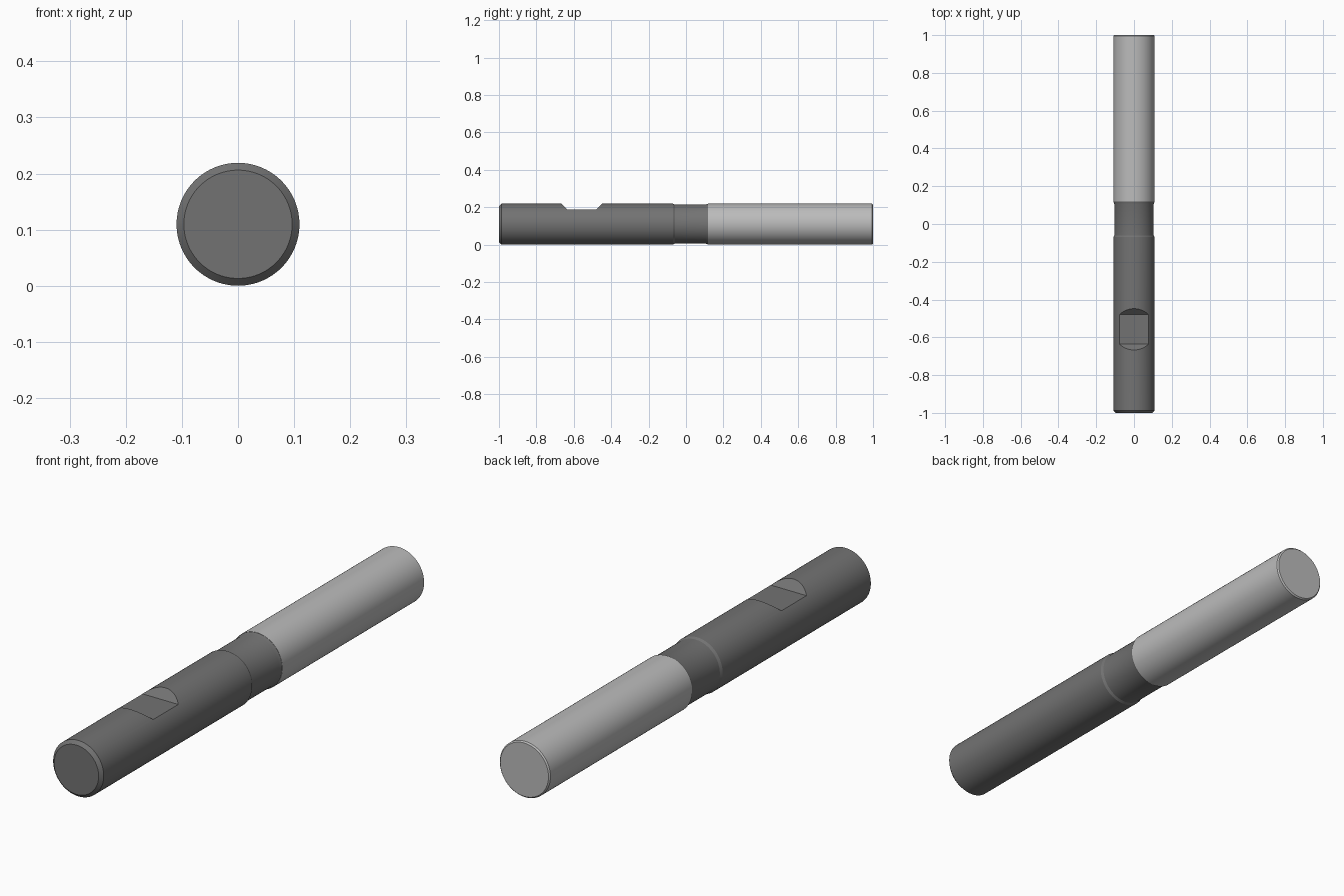
import bpy, bmesh, math

if "Cube" in bpy.data.objects:
    bpy.data.objects.remove(bpy.data.objects["Cube"])

R, SEGS = 0.1095, 96
Z0 = R  # axis height, so the bar rests on z = 0


def material(name, v):
    m = bpy.data.materials.new(name)
    m.diffuse_color = (v, v, v, 1)
    m.use_nodes = True
    m.node_tree.nodes["Principled BSDF"].inputs["Base Color"].default_value = m.diffuse_color
    return m


def new_object(name, bm, mat=None):
    bmesh.ops.recalc_face_normals(bm, faces=bm.faces)
    me = bpy.data.meshes.new(name)
    bm.to_mesh(me)
    bm.free()
    ob = bpy.data.objects.new(name, me)
    bpy.context.collection.objects.link(ob)
    if mat:
        me.materials.append(mat)
    return ob


def turned(name, profile, mat):
    """Closed solid turned about the y axis from (y, radius) points."""
    bm = bmesh.new()
    rings = [[bm.verts.new((r * math.cos(2 * math.pi * i / SEGS), y,
                            Z0 + r * math.sin(2 * math.pi * i / SEGS)))
              for i in range(SEGS)] for y, r in profile]
    for a, b in zip(rings, rings[1:]):
        for i in range(SEGS):
            j = (i + 1) % SEGS
            bm.faces.new((a[i], a[j], b[j], b[i]))
    bm.faces.new(rings[0])
    bm.faces.new(rings[-1])
    return new_object(name, bm, mat)


def shade(ob):
    bpy.ops.object.select_all(action='DESELECT')
    ob.select_set(True)
    bpy.context.view_layer.objects.active = ob
    bpy.ops.object.shade_smooth_by_angle(angle=math.radians(20))


# Dark shank with chamfered end and slimmer neck
shank = turned("shank", [(-1, 0.0965), (-0.987, R), (-0.07, R), (-0.06, 0.1045),
                         (0.105, 0.1045), (0.118, R - 0.001)],
               material("dark_grey", 0.17))

# Light cutting section with a tiny end chamfer
cutting_end = turned("cutting_end", [(0.118, R), (0.995, R), (1, R - 0.005)],
                     material("light_grey", 0.5))

# Clamping flat: trapezoid notch cut across the top of the shank
bm = bmesh.new()
low, high = 0.187, 0.25
rise = high - low
side = [(-0.635, low), (-0.48, low), (-0.48 + rise, high), (-0.635 - rise, high)]
face = bm.faces.new([bm.verts.new((-0.2, y, z)) for y, z in side])
ext = bmesh.ops.extrude_face_region(bm, geom=[face])
bmesh.ops.translate(bm, vec=(0.4, 0, 0),
                    verts=[g for g in ext["geom"] if isinstance(g, bmesh.types.BMVert)])
cutter = new_object("flat_cutter", bm, shank.data.materials[0])
cutter.hide_render = True

cut = shank.modifiers.new("clamping_flat", 'BOOLEAN')
cut.operation = 'DIFFERENCE'
cut.solver = 'EXACT'
cut.object = cutter
bpy.context.view_layer.objects.active = shank
bpy.ops.object.modifier_apply(modifier=cut.name)
bpy.data.objects.remove(cutter)

for ob in (shank, cutting_end):
    shade(ob)
